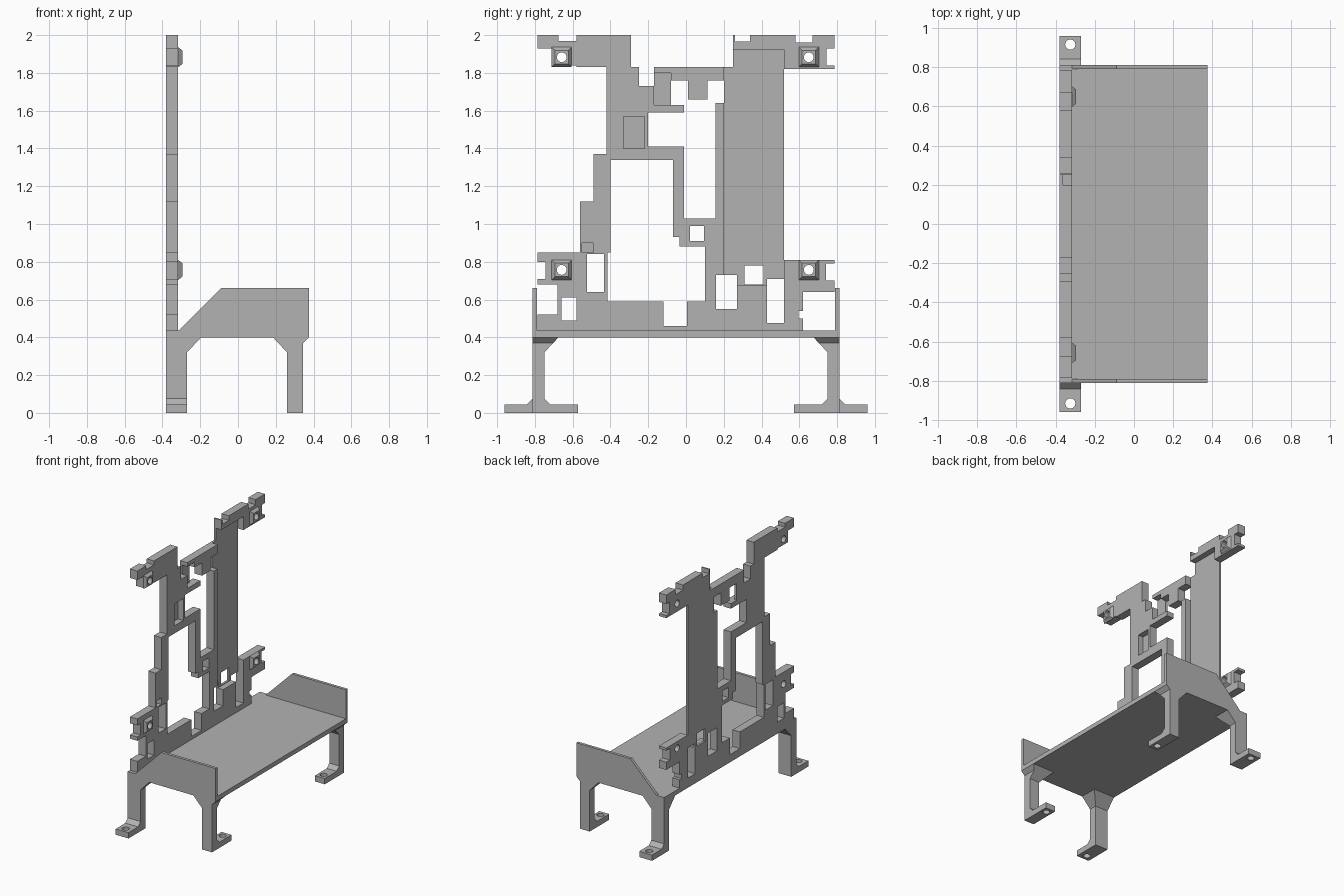
import bpy
import bmesh
from math import pi
from mathutils import Matrix, Vector

default_cube = bpy.data.objects.get("Cube")
if default_cube:
    bpy.data.objects.remove(default_cube, do_unlink=True)

grey = bpy.data.materials.new("plain_grey")
grey.use_nodes = True
grey.diffuse_color = (0.45, 0.45, 0.45, 1)
grey.node_tree.nodes["Principled BSDF"].inputs["Base Color"].default_value = grey.diffuse_color

BACK, FACE, THIN = -0.38, -0.317, -0.363   # frame depth levels
DECK_LOW, DECK_TOP = 0.4, 0.435
OUTER, INNER = 0.812, 0.75                 # leg faces across y


def finish(name, bm):
    bmesh.ops.recalc_face_normals(bm, faces=bm.faces)
    mesh = bpy.data.meshes.new(name)
    bm.to_mesh(mesh)
    bm.free()
    mesh.materials.append(grey)
    obj = bpy.data.objects.new(name, mesh)
    bpy.context.scene.collection.objects.link(obj)
    return obj


def prism(name, outline, offset):
    """Extrude a closed outline of 3D points by an offset vector."""
    bm = bmesh.new()
    face = bm.faces.new([bm.verts.new(p) for p in outline])
    result = bmesh.ops.extrude_face_region(bm, geom=[face], use_keep_orig=True)
    moved = [g for g in result["geom"] if isinstance(g, bmesh.types.BMVert)]
    bmesh.ops.translate(bm, verts=moved, vec=Vector(offset))
    return finish(name, bm)


def loft(name, rings):
    """Join a stack of equal rings and close both ends."""
    bm = bmesh.new()
    rows = [[bm.verts.new(p) for p in ring] for ring in rings]
    count = len(rows[0])
    for low, high in zip(rows, rows[1:]):
        for i in range(count):
            j = (i + 1) % count
            bm.faces.new((low[i], low[j], high[j], high[i]))
    bm.faces.new(rows[0])
    bm.faces.new(rows[-1])
    return finish(name, bm)


def drill(obj, centres, rotation=Matrix.Identity(4), radius=0.026):
    """Cut round holes through an object."""
    bm = bmesh.new()
    for centre in centres:
        bmesh.ops.create_cone(bm, cap_ends=True, segments=24, radius1=radius, radius2=radius,
                              depth=0.3, matrix=Matrix.Translation(centre) @ rotation)
    cutter = finish("hole_cutter", bm)
    cutter.hide_render = True
    mod = obj.modifiers.new("holes", "BOOLEAN")
    mod.operation, mod.solver, mod.object = "DIFFERENCE", "EXACT", cutter
    bpy.context.view_layer.objects.active = obj
    bpy.ops.object.modifier_apply(modifier=mod.name)
    bpy.data.objects.remove(cutter, do_unlink=True)


# Frame layout: rectangles as (y low, z low, y high, z high)
lower_solid = [
    (-.785, .42, .785, .59), (-.785, .59, -.415, .85),   # base rail, left wing
    (-.56, .85, -.4, 1.12), (-.49, 1.12, -.4, 1.37),     # stepped left post
    (-.07, .93, -.01, 1.41), (-.035, .88, .1, 1.03),     # middle strip and its foot
    (.1, .59, .2, 1.03), (.155, 1.03, .2, 1.64),         # column lip
    (.52, .64, .785, .81), (.52, .59, .625, .64),        # right wing
]
upper_solid = [
    (-.42, 1.34, -.2, 1.83), (-.2, 1.34, -.01, 1.41),    # left head and bridge
    (-.2, 1.59, -.08, 1.83), (-.08, 1.59, -.01, 1.63),   # hook
    (-.17, 1.76, .2, 1.83), (.01, 1.66, .115, 1.77),     # crossbar and tab
    (-.58, 1.83, -.29, 2), (-.785, 1.93, -.58, 1.97),    # left top wing
    (-.785, 1.97, -.675, 2), (-.71, 1.84, -.58, 1.93),
    (.25, 1.82, .785, 2), (.2, .59, .52, 1.83),          # right top wing and column
]
openings = [
    (.62, .435, .8, .64), (.595, .5, .62, .54), (.74, .7, .8, .79),
    (-.8, .52, -.68, .68), (-.8, .71, -.745, .8),
    (.16, .55, .27, .73), (.31, .68, .41, .78), (.43, .475, .52, .71),
    (.02, .91, .095, .99), (-.525, .64, -.435, .84), (-.66, .49, -.58, .61),
    (-.12, .46, .005, .6), (-.25, 1.73, -.17, 1.84),
    (.26, 1.965, .34, 2.1), (.58, 1.96, .67, 2.1), (.745, 1.84, .8, 1.93),
]
recesses = [
    (.2, .675, .52, 1.925), (-.33, 1.4, -.22, 1.57),
    (-.17, 1.63, -.08, 1.8), (-.55, .85, -.49, .9),
]


def sheet(name, front, recessed):
    """Fill the grid cells that belong to a layer, then thicken them."""
    solid = lower_solid + upper_solid
    every = solid + openings + recesses
    ys = sorted({v for r in every for v in (r[0], r[2])})
    zs = sorted({v for r in every for v in (r[1], r[3])})

    def within(y, z, rects):
        return any(a < y < c and b < z < d for a, b, c, d in rects)

    bm = bmesh.new()
    points = {}

    def corner(y, z):
        if (y, z) not in points:
            points[y, z] = bm.verts.new((BACK, y, z))
        return points[y, z]

    for ya, yb in zip(ys, ys[1:]):
        for za, zb in zip(zs, zs[1:]):
            y, z = (ya + yb) / 2, (za + zb) / 2
            if (within(y, z, solid) and not within(y, z, openings)
                    and within(y, z, recesses) == recessed):
                bm.faces.new((corner(ya, za), corner(yb, za), corner(yb, zb), corner(ya, zb)))
    result = bmesh.ops.extrude_face_region(bm, geom=bm.faces[:], use_keep_orig=True)
    moved = [g for g in result["geom"] if isinstance(g, bmesh.types.BMVert)]
    bmesh.ops.translate(bm, verts=moved, vec=(front - BACK, 0, 0))
    return finish(name, bm)


frame = sheet("upright_frame", FACE, False)
sheet("recessed_panels", THIN, True)

# Tapered mounting bosses with through holes
across = Matrix.Rotation(pi / 2, 4, "Y")
boss_spots = [(y, z) for y in (-.658, .65) for z in (.757, 1.883)]
drill(frame, [(FACE, y, z) for y, z in boss_spots], across)


def square(x, y, z, half):
    return [(x, y + a * half, z + b * half) for a, b in ((-1, -1), (1, -1), (1, 1), (-1, 1))]


for y, z in boss_spots:
    boss = loft("mounting_boss", [square(FACE, y, z, .053), square(FACE + .022, y, z, .036)])
    drill(boss, [(FACE, y, z)], across)

# Deck
prism("deck", [(BACK, -OUTER, DECK_LOW), (.375, -OUTER, DECK_LOW),
               (.375, OUTER, DECK_LOW), (BACK, OUTER, DECK_LOW)],
      (0, 0, DECK_TOP - DECK_LOW))

wall_outline = [(BACK, DECK_LOW), (.375, DECK_LOW), (.375, .66), (-.09, .66),
                (-.315, DECK_TOP), (BACK, DECK_TOP)]
# Leg profiles as (y, z): foot turned outward or inward
outward_leg = [(OUTER, .32), (INNER, .32), (INNER, 0), (.96, 0), (.96, .045),
               (.842, .045), (OUTER, .075)]
inward_leg = [(INNER, .32), (OUTER, .32), (OUTER, 0), (.573, 0), (.573, .045),
              (.72, .045), (INNER, .075)]


def flare_ring(side, x_low, x_high, y_in, z):
    return [(x_low, side * y_in, z), (x_high, side * y_in, z),
            (x_high, side * OUTER, z), (x_low, side * OUTER, z)]


for side, word in ((-1, "front"), (1, "back")):
    # End wall
    prism(word + "_end_wall", [(x, side * OUTER, z) for x, z in wall_outline],
          (0, -side * .022, 0))

    # Legs with feet
    for label, profile, x_low, x_high, hole in (
            ("right", outward_leg, BACK, -.27, .915), ("left", inward_leg, .26, .345, .62)):
        leg = prism(f"{word}_{label}_leg", [(x_low, side * y, z) for y, z in profile],
                    (x_high - x_low, 0, 0))
        drill(leg, [((x_low + x_high) / 2, side * hole, 0)])

    # Flared leg tops under the deck
    loft(word + "_right_flare", [flare_ring(side, BACK, -.27, INNER, .32),
                                 flare_ring(side, BACK, -.195, .675, DECK_LOW)])
    loft(word + "_left_flare", [flare_ring(side, .26, .345, INNER, .32),
                                flare_ring(side, .213, .345, .703, .37),
                                flare_ring(side, .185, .375, .675, DECK_LOW)])
